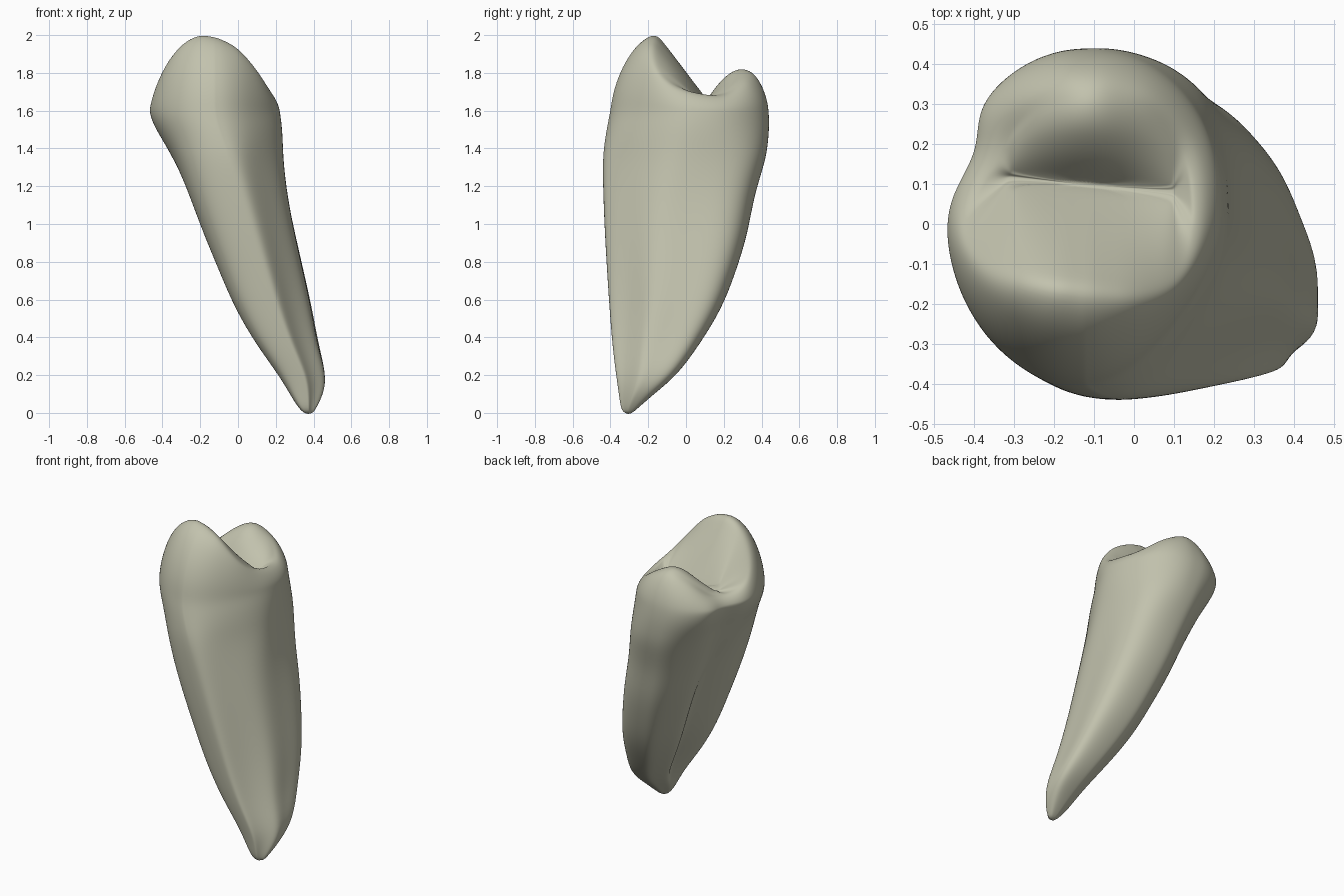
import bpy, bmesh, math

if "Cube" in bpy.data.objects:
    bpy.data.objects.remove(bpy.data.objects["Cube"])

N = 64  # points around each ring

# Root and neck sections: z, x left, x right, y front, y back
SECTIONS = [
    (0.00, 0.350, 0.395, -0.325, -0.285),
    (0.02, 0.325, 0.412, -0.345, -0.26),
    (0.10, 0.272, 0.453, -0.355, -0.17),
    (0.20, 0.208, 0.478, -0.37, -0.045),
    (0.36, 0.085, 0.446, -0.39, 0.07),
    (0.55, -0.030, 0.414, -0.405, 0.19),
    (0.75, -0.115, 0.370, -0.418, 0.265),
    (0.95, -0.200, 0.325, -0.43, 0.328),
    (1.15, -0.272, 0.276, -0.438, 0.36),
    (1.33, -0.337, 0.241, -0.442, 0.42),
    (1.43, -0.393, 0.237, -0.432, 0.435),
    (1.52, -0.449, 0.232, -0.417, 0.441),
    (1.59, -0.472, 0.222, -0.402, 0.439),
]

# Cusp ridge seen from above, with heights
RIM = [
    (-0.43, -0.04, 1.72), (-0.35, -0.12, 1.89), (-0.27, -0.145, 1.98),
    (-0.19, -0.16, 2.015), (-0.1, -0.17, 1.995), (0.00, -0.18, 1.94),
    (0.10, -0.17, 1.82), (0.15, -0.08, 1.73), (0.15, 0.07, 1.69),
    (0.13, 0.20, 1.675), (0.03, 0.30, 1.76), (-0.12, 0.33, 1.835),
    (-0.25, 0.29, 1.75), (-0.32, 0.22, 1.67), (-0.36, 0.13, 1.645),
    (-0.42, 0.04, 1.66),
]
CX, CY = -0.12, 0.05


def smooth(a, b, v):
    t = max(0.0, min(1.0, (v - a) / (b - a)))
    return t * t * (3 - 2 * t)


def bump(angle, centre, width):
    d = (angle - centre + math.pi) % (2 * math.pi) - math.pi
    return math.exp(-(d / width) ** 2)


def spow(v, p):
    return math.copysign(abs(v) ** p, v)


def ring(z, xl, xr, yf, yb):
    """Section squarer on one diagonal, with long side grooves in the root."""
    cx, cy, a, b = (xl + xr) / 2, (yf + yb) / 2, (xr - xl) / 2, (yb - yf) / 2
    crown = smooth(1.2, 1.53, z)
    low = 1 - smooth(0.3, 1.2, z)
    root = smooth(0.1, 0.35, z) * (1 - smooth(1.0, 1.35, z))
    pts = []
    for i in range(N):
        t = 2 * math.pi * i / N
        c, s = math.cos(t), math.sin(t)
        n = 2.3 + (0.58 + 0.32 * low) * math.sin(2 * t)   # root
        n += (2.03 - n) * crown                     # crown is rounder
        x, y = a * spow(c, 2 / n), b * spow(s, 2 / n)
        if x > 0:
            x *= 1 - (0.22 + 0.13 * low - 0.06 * crown) * smooth(0, 0.95, -y / b)
            x += 0.05 * crown * y
        x -= 0.025 * root * bump(t, 0.0, 0.4)
        x += 0.09 * root * bump(t, math.pi - 0.17, 0.3)
        x += 0.045 * crown * bump(t, 2.76, 0.25)
        pts.append((cx + x, cy + y, z))
    return pts


def rim_at(angle):
    """Ridge point in a given direction from the crown centre."""
    table = sorted((math.atan2(p[1] - CY, p[0] - CX), p) for p in RIM)
    table = ([(table[-1][0] - 2 * math.pi, table[-1][1])] + table
             + [(table[0][0] + 2 * math.pi, table[0][1])])
    for (a0, p0), (a1, p1) in zip(table, table[1:]):
        if a0 <= angle <= a1:
            f = (angle - a0) / (a1 - a0)
            return [u + (v - u) * f for u, v in zip(p0, p1)]
    return list(RIM[0])


rings = [ring(*s) for s in SECTIONS]
outer = rings[-1]
rim = [rim_at(math.atan2(p[1] - CY, p[0] - CX)) for p in outer]
for _ in range(3):  # soften the ridge
    rim = [[(rim[i - 1][k] + 2 * rim[i][k] + rim[(i + 1) % N][k]) / 4
            for k in range(3)] for i in range(N)]

# Crown shoulders curve from the widest ring up to the ridge
for deg in (18, 36, 54, 70, 90):
    c = math.cos(math.radians(deg)) ** 1.2
    s = math.sin(math.radians(deg)) ** 1.2
    rings.append([(r[0] + (o[0] - r[0]) * c, r[1] + (o[1] - r[1]) * c,
                   o[2] + (r[2] - o[2]) * s) for o, r in zip(outer, rim)])

# Chewing surface slopes from the ridge to the central fissure
for t in (0.15, 0.38, 0.65, 0.82, 0.92):
    inner = []
    for x, y, z in rim:
        fx = max(-0.30, min(0.09, x))
        fy = 0.09 - 0.1 * fx
        fz = 1.64 + 0.1 * max(0, abs(fx + 0.1) - 0.1)
        px, py = x + (fx - x) * t, y + (fy - y) * t
        h = z + (fz - z) * t
        swell = math.sin(math.pi * t ** 0.9)
        if y > 0.13:    # rounded inner slope of the low cusp
            h += 0.06 * swell * math.exp(-((px + 0.12) / 0.17) ** 2)
        elif y < 0:     # inner slope of the tall cusp
            h += 0.012 * swell
        inner.append((px, py, h))
    rings.append(inner)

bm = bmesh.new()
loops = [[bm.verts.new(p) for p in r] for r in rings]
for lo, hi in zip(loops, loops[1:]):
    for i in range(N):
        j = (i + 1) % N
        bm.faces.new((lo[i], lo[j], hi[j], hi[i]))
for loop, z, flip in ((loops[0], -0.006, True), (loops[-1], 1.64, False)):
    mid = bm.verts.new((sum(v.co.x for v in loop) / N,
                        sum(v.co.y for v in loop) / N, z))
    for i in range(N):
        a, b = loop[i], loop[(i + 1) % N]
        bm.faces.new((b, a, mid) if flip else (a, b, mid))
bmesh.ops.recalc_face_normals(bm, faces=bm.faces)

mesh = bpy.data.meshes.new("tooth")
bm.to_mesh(mesh)
bm.free()
tooth = bpy.data.objects.new("tooth", mesh)
bpy.context.collection.objects.link(tooth)
for f in mesh.polygons:
    f.use_smooth = True

ivory = bpy.data.materials.new("ivory")
ivory.diffuse_color = (0.54, 0.54, 0.42, 1)
ivory.use_nodes = True
ivory.node_tree.nodes["Principled BSDF"].inputs["Base Color"].default_value = ivory.diffuse_color
mesh.materials.append(ivory)

sub = tooth.modifiers.new("smooth_surface", 'SUBSURF')
sub.levels = sub.render_levels = 2
